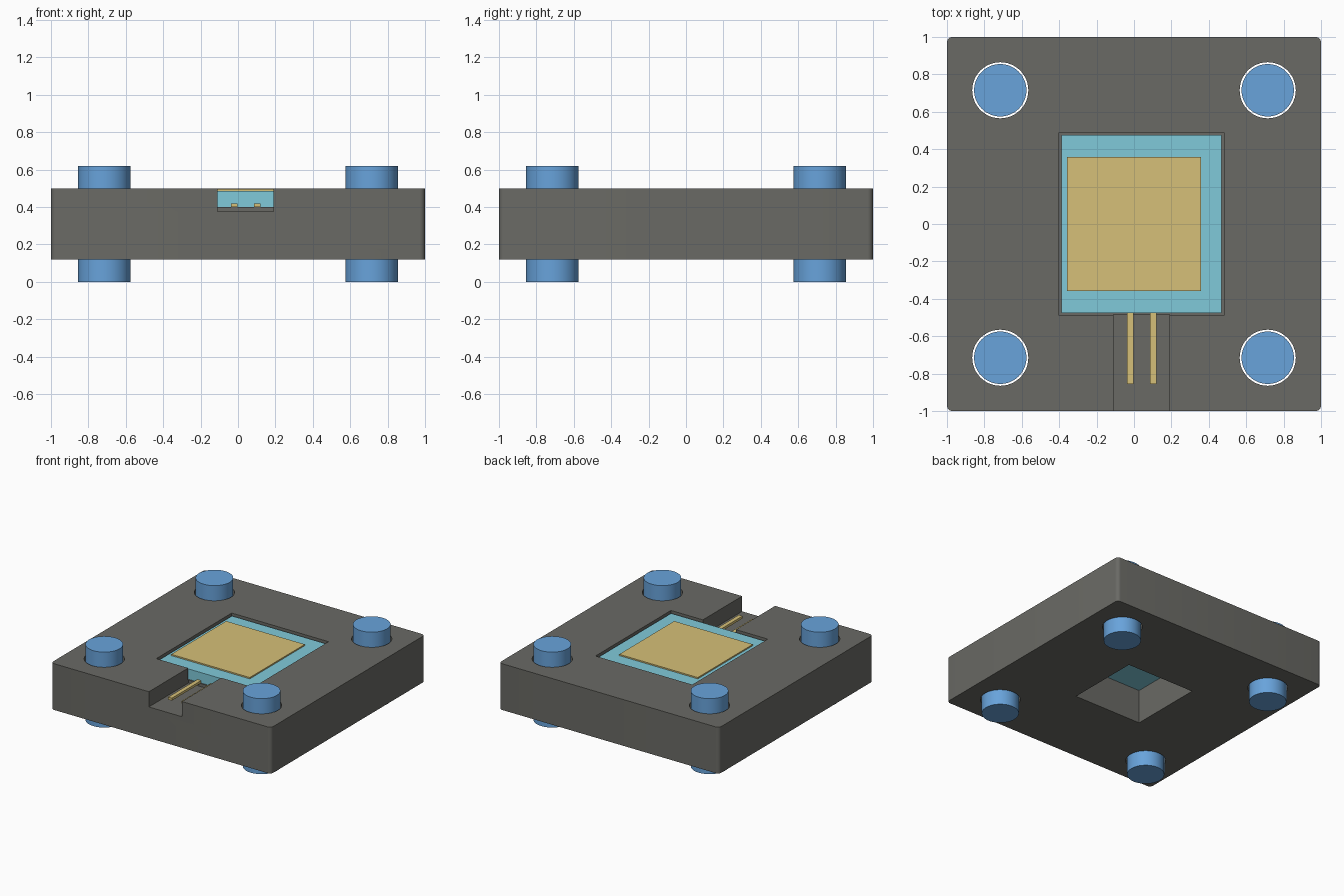
import bpy
import bmesh
import math

old = bpy.data.objects.get("Cube")
if old:
    bpy.data.objects.remove(old, do_unlink=True)


def material(name, rgb):
    m = bpy.data.materials.new(name)
    m.use_nodes = True
    m.diffuse_color = (*rgb, 1)
    m.node_tree.nodes["Principled BSDF"].inputs["Base Color"].default_value = (*rgb, 1)
    return m


GREY = material("dark grey", (0.144, 0.144, 0.130))
BLUE = material("blue", (0.138, 0.366, 0.708))
CYAN = material("pale cyan", (0.216, 0.591, 0.701))
GOLD = material("gold", (0.672, 0.527, 0.188))


def finish(bm, name, mat):
    mesh = bpy.data.meshes.new(name)
    bm.to_mesh(mesh)
    bm.free()
    mesh.materials.append(mat)
    ob = bpy.data.objects.new(name, mesh)
    bpy.context.collection.objects.link(ob)
    return ob


def box(name, x, y, z, mat, corner=0):
    """Box between the (low, high) limits, with optional rounded upright edges."""
    bm = bmesh.new()
    bmesh.ops.create_cube(bm, size=1)
    for v in bm.verts:
        v.co = [lim[c > 0] for lim, c in zip((x, y, z), v.co)]
    if corner:
        upright = [e for e in bm.edges if abs(e.verts[0].co.z - e.verts[1].co.z) > 0.01]
        bmesh.ops.bevel(bm, geom=upright, offset=corner, segments=6,
                        profile=0.5, affect='EDGES')
    return finish(bm, name, mat)


def cylinder(name, x, y, z, radius, mat):
    bm = bmesh.new()
    bmesh.ops.create_cone(bm, cap_ends=True, segments=48, radius1=radius,
                          radius2=radius, depth=z[1] - z[0])
    bmesh.ops.translate(bm, verts=bm.verts, vec=(x, y, sum(z) / 2))
    return finish(bm, name, mat)


def smooth(ob):
    bpy.ops.object.select_all(action='DESELECT')
    ob.select_set(True)
    bpy.context.view_layer.objects.active = ob
    bpy.ops.object.shade_smooth_by_angle(angle=math.radians(30))


def cut(ob, cutter):
    bpy.context.view_layer.objects.active = ob
    mod = ob.modifiers.new("cut", 'BOOLEAN')
    mod.operation = 'DIFFERENCE'
    mod.solver = 'EXACT'
    mod.object = cutter
    bpy.ops.object.modifier_apply(modifier=mod.name)
    bpy.data.objects.remove(cutter, do_unlink=True)


# Base plate with chip pocket, lead channel and square window underneath
plate = box("base_plate", (-1, 1), (-1, 1), (0.12, 0.5), GREY, corner=0.03)
cut(plate, box("pocket_cutter", (-0.4, 0.48), (-0.49, 0.49), (0.4, 0.7), GREY))
cut(plate, box("channel_cutter", (-0.11, 0.19), (-1.2, -0.485), (0.375, 0.7), GREY))
cut(plate, box("window_cutter", (-0.31, 0.31), (-0.31, 0.31), (0, 0.45), GREY))

# Corner pins standing loose in through holes
for side, sx in (("left", 1), ("right", -1)):
    for end, sy in (("front", -1), ("back", 1)):
        x, y = sx * 0.715, sy * 0.715
        cut(plate, cylinder("hole_cutter", x, y, (0, 0.7), 0.15, GREY))
        smooth(cylinder(f"{end}_{side}_pin", x, y, (0, 0.62), 0.14, BLUE))
smooth(plate)

# Chip body, its top pad and two leads
box("chip_body", (-0.387, 0.468), (-0.475, 0.475), (0.4, 0.485), CYAN)
box("chip_pad", (-0.357, 0.357), (-0.357, 0.357), (0.485, 0.496), GOLD)
for side, x in (("right", -0.02), ("left", 0.102)):
    box(f"{side}_lead", (x - 0.017, x + 0.017), (-0.855, -0.475), (0.4, 0.42), GOLD)
